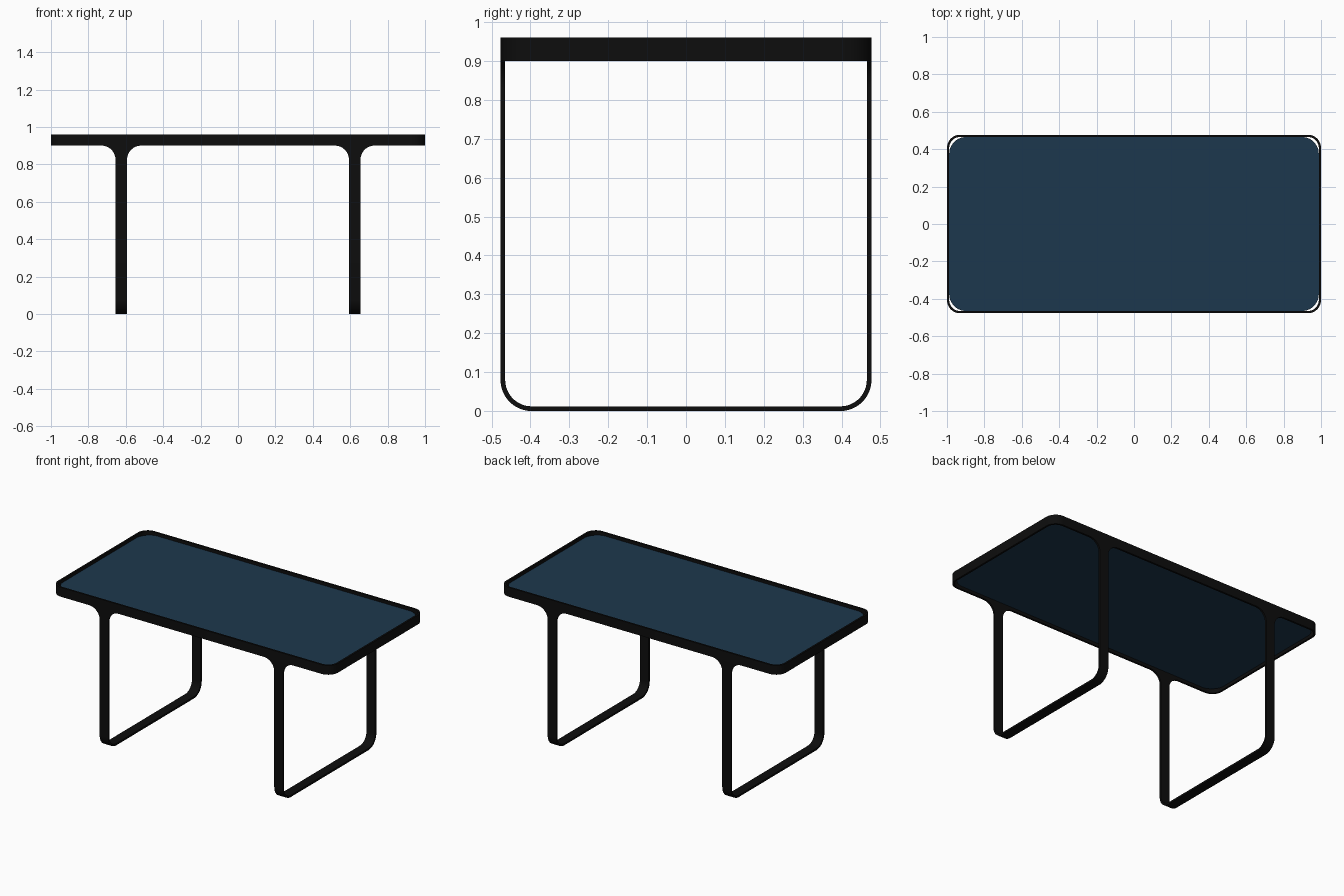
import bpy, bmesh, math

if "Cube" in bpy.data.objects:
    bpy.data.objects.remove(bpy.data.objects["Cube"])

HX, HY = 1.0, 0.477         # outer half sizes of the table
Z0, Z1 = 0.90, 0.96         # rim bottom and top
T = 0.012                   # metal thickness
LEG_X, LEG_W = 0.624, 0.031 # leg centre and half width
FIL, BEND = 0.075, 0.08     # flare radius under the rim, bend radius at the floor


def material(name, color):
    m = bpy.data.materials.new(name)
    m.diffuse_color = (*color, 1)
    m.use_nodes = True
    m.node_tree.nodes["Principled BSDF"].inputs["Base Color"].default_value = m.diffuse_color
    return m


BLACK = material("black metal", (0.004, 0.004, 0.004))
BLUE = material("blue top", (0.012, 0.039, 0.074))


def rounded_rect(hx, hy, r, n=12):
    pts = []
    for k, (sx, sy) in enumerate([(1, 1), (-1, 1), (-1, -1), (1, -1)]):
        for i in range(n + 1):
            a = math.pi / 2 * (k + i / n)
            pts.append((sx * (hx - r) + r * math.cos(a),
                        sy * (hy - r) + r * math.sin(a)))
    return pts


def finish(bm, name, mat):
    bmesh.ops.recalc_face_normals(bm, faces=bm.faces)
    me = bpy.data.meshes.new(name)
    bm.to_mesh(me)
    bm.free()
    ob = bpy.data.objects.new(name, me)
    bpy.context.collection.objects.link(ob)
    me.materials.append(mat)
    bpy.ops.object.select_all(action='DESELECT')
    ob.select_set(True)
    bpy.context.view_layer.objects.active = ob
    bpy.ops.object.shade_smooth_by_angle(angle=math.radians(30))


def sweep(name, sections, mat, closed):
    """Skin a row of four-cornered sections."""
    bm = bmesh.new()
    rows = [[bm.verts.new(p) for p in s] for s in sections]
    pairs = list(zip(rows, rows[1:])) + ([(rows[-1], rows[0])] if closed else [])
    for a, b in pairs:
        for j in range(4):
            k = (j + 1) % 4
            bm.faces.new((a[j], a[k], b[k], b[j]))
    finish(bm, name, mat)


# Rim: thin upright band around the top
outer = rounded_rect(HX, HY, 0.07)
inner = rounded_rect(HX - T, HY - T, 0.07 - T)
sweep("table_rim", [[(*o, Z0), (*o, Z1), (*i, Z1), (*i, Z0)]
                    for o, i in zip(outer, inner)], BLACK, True)

# Recessed panel, with rounder corners than the rim
bm = bmesh.new()
face = bm.faces.new([bm.verts.new((x, y, 0.92))
                     for x, y in rounded_rect(HX - T, HY - T, 0.09)])
ext = bmesh.ops.extrude_face_region(bm, geom=[face], use_keep_orig=True)
bmesh.ops.translate(bm, vec=(0, 0, 0.02),
                    verts=[v for v in ext["geom"] if isinstance(v, bmesh.types.BMVert)])
finish(bm, "table_top", BLUE)

# Half path of a leg loop: (y, z, normal y, normal z, half width), rim to floor
half = []
for i in range(13):
    a = math.pi / 2 * (1 - i / 12)
    half.append((HY, Z0 - FIL + FIL * math.sin(a), 1, 0,
                 LEG_W + FIL * (1 - math.cos(a))))
for i in range(13):
    a = math.pi / 2 * i / 12
    half.append((HY - BEND + BEND * math.cos(a), BEND - BEND * math.sin(a),
                 math.cos(a), -math.sin(a), LEG_W))
path = half + [(-y, z, -ny, nz, w) for y, z, ny, nz, w in reversed(half)]

# Two U-shaped leg loops
for side, cx in (("left", -LEG_X), ("right", LEG_X)):
    sections = []
    for y, z, ny, nz, w in path:
        yi, zi = y - T * ny, z - T * nz
        sections.append([(cx - w, y, z), (cx + w, y, z),
                         (cx + w, yi, zi), (cx - w, yi, zi)])
    sweep(f"{side}_leg_loop", sections, BLACK, False)
